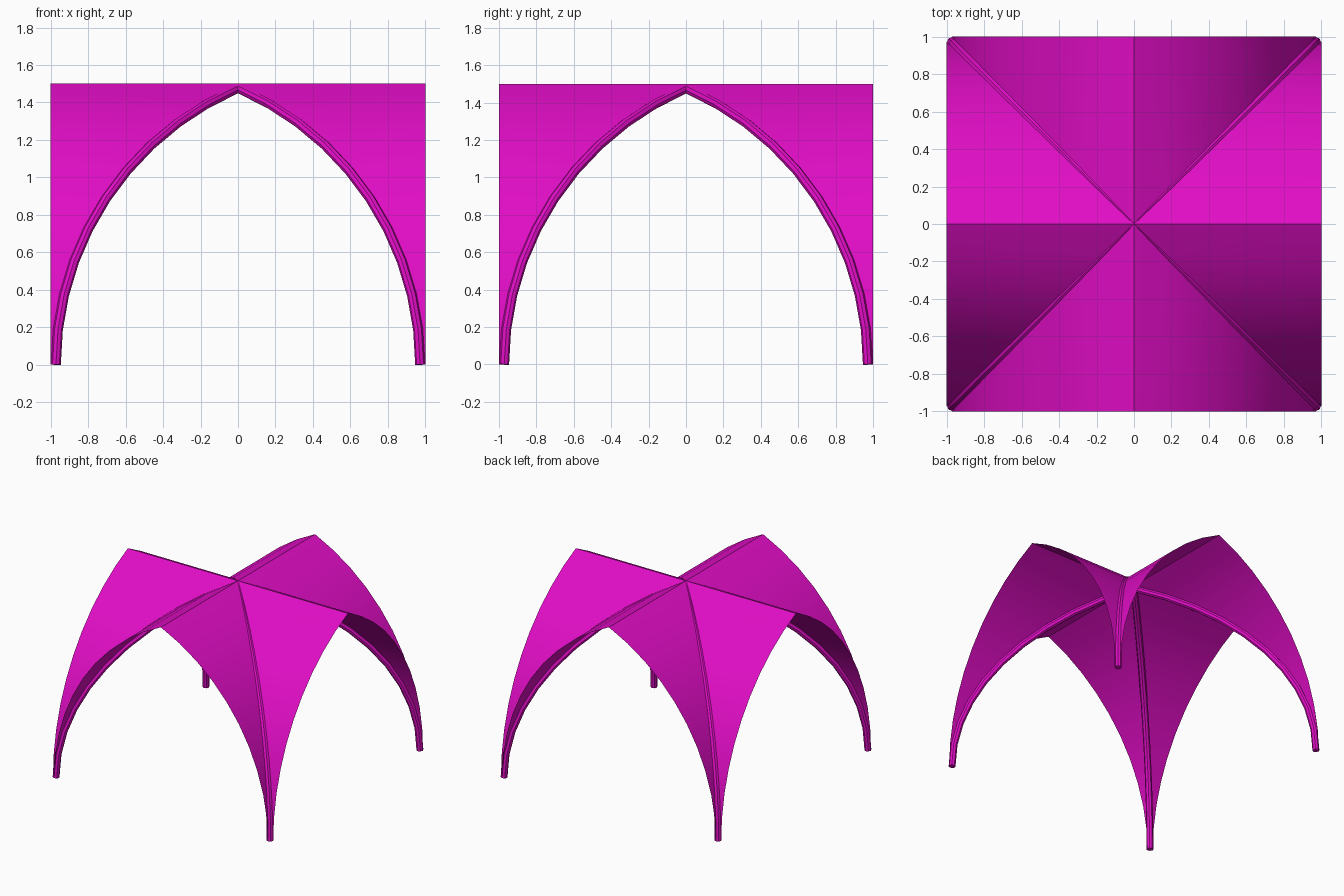
import bpy, bmesh, math
from mathutils import Matrix

cube = bpy.data.objects.get("Cube")
if cube:
    bpy.data.objects.remove(cube, do_unlink=True)

COLOR = (0.75, 0.004, 0.56, 1.0)
magenta = bpy.data.materials.new("magenta")
magenta.use_nodes = True
magenta.diffuse_color = COLOR
magenta.node_tree.nodes["Principled BSDF"].inputs["Base Color"].default_value = COLOR

STEPS = 10      # segments in each half arch
HALF = 0.972    # half span of the arch at the ground
HEIGHT = 1.5


def pointed_arch(half, height):
    """Points (u, z) of a two-centred pointed arch, from -half to half."""
    radius = (height ** 2 + half ** 2) / (2 * half)
    sweep = math.asin(height / radius)
    side = []
    for i in range(STEPS):
        a = sweep * i / STEPS
        side.append((half - radius + radius * math.cos(a), radius * math.sin(a)))
    return [(-u, z) for u, z in side] + [(0.0, height)] + side[::-1]


def finish(obj):
    bpy.ops.object.select_all(action="DESELECT")
    obj.select_set(True)
    bpy.context.view_layer.objects.active = obj
    if obj.type == "CURVE":
        bpy.ops.object.convert(target="MESH")
    bpy.ops.object.shade_smooth_by_angle(angle=math.radians(35))


def make_web(name, turn):
    """Quarter of the vault, running from the open arch to the groins."""
    bm = bmesh.new()
    rows = []
    for u, z in pointed_arch(HALF, HEIGHT):
        rows.append((bm.verts.new((u, -1, z)), bm.verts.new((u, -abs(u), z))))
    for (a, b), (c, d) in zip(rows, rows[1:]):
        bm.faces.new((a, c, d, b))
    bm.transform(Matrix.Rotation(turn, 4, "Z"))
    mesh = bpy.data.meshes.new(name)
    bm.to_mesh(mesh)
    bm.free()
    mesh.materials.append(magenta)
    obj = bpy.data.objects.new(name, mesh)
    bpy.context.collection.objects.link(obj)
    finish(obj)


def make_rib(name, direction):
    """Round rib along one diagonal, from foot to foot."""
    curve = bpy.data.curves.new(name, "CURVE")
    curve.dimensions = "3D"
    curve.bevel_depth = 0.026
    curve.bevel_resolution = 2
    curve.use_fill_caps = True
    path = pointed_arch(HALF, HEIGHT - 0.025)
    spline = curve.splines.new("POLY")
    spline.points.add(len(path) - 1)
    for point, (u, z) in zip(spline.points, path):
        point.co = (u, u * direction, z, 1)
    curve.materials.append(magenta)
    obj = bpy.data.objects.new(name, curve)
    bpy.context.collection.objects.link(obj)
    finish(obj)


# Four vault webs
for i, side in enumerate(("front", "left", "back", "right")):
    make_web(side + "_vault_web", i * math.pi / 2)

# Two crossing diagonal ribs
make_rib("diagonal_rib_a", 1)
make_rib("diagonal_rib_b", -1)
